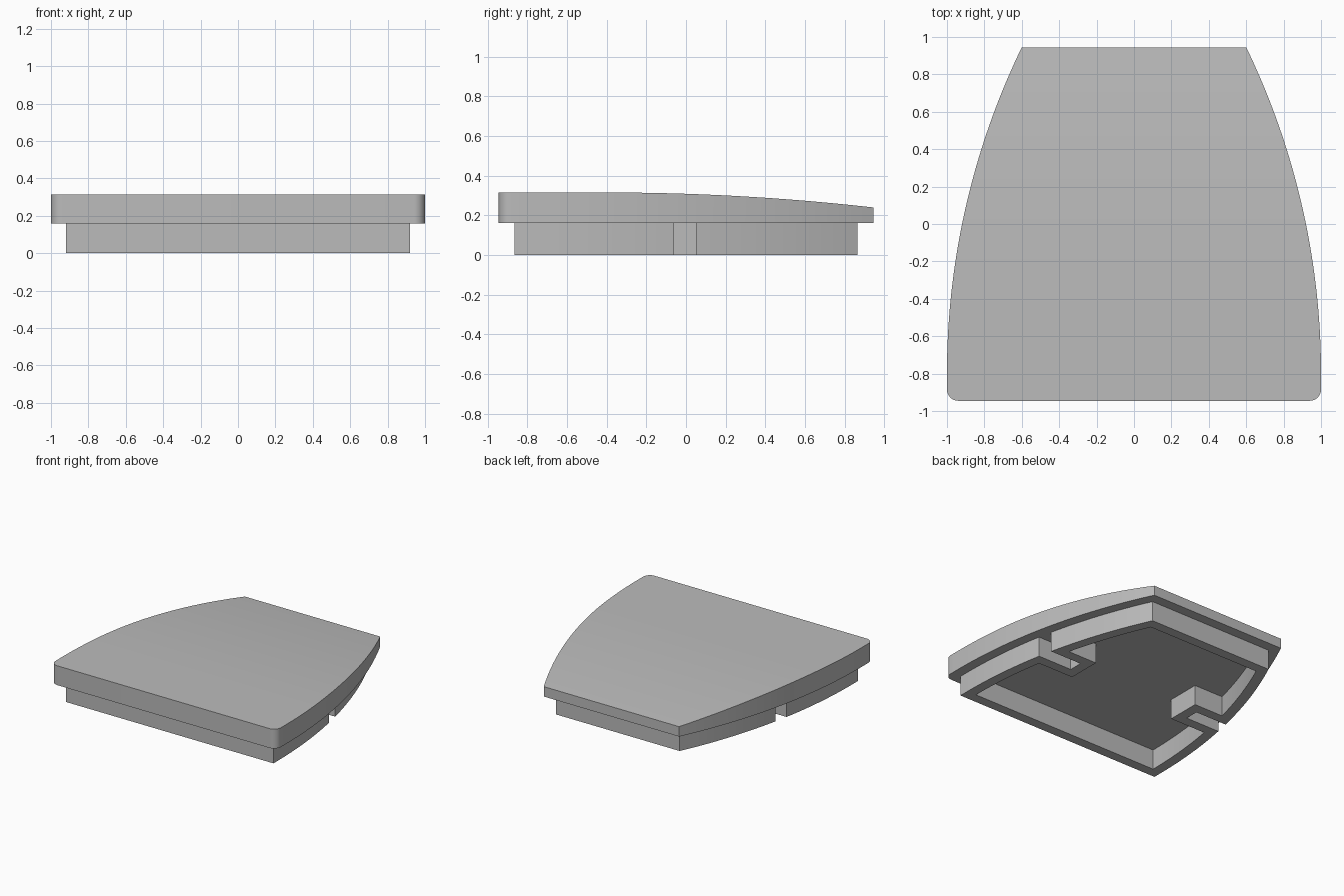
import bpy, bmesh, math

cube = bpy.data.objects.get("Cube")
if cube:
    bpy.data.objects.remove(cube, do_unlink=True)

grey = bpy.data.materials.new("plain grey")
grey.use_nodes = True
colour = (0.5, 0.5, 0.5, 1)
grey.diffuse_color = colour
grey.node_tree.nodes["Principled BSDF"].inputs["Base Color"].default_value = colour

# Shared measurements
BACK, FRONT = 0.945, -0.945
ARC_START, ARC_RADIUS = -0.8, 4.006   # side curve, tangent to the straight front part
CORNER = 0.06                         # rounded front corners
SEAM, TOP = 0.16, 0.315
CROWN_START, CROWN_RADIUS = -0.4, 12.0
WALL = 0.08


def side_x(y, inset=0.0):
    """Half width of the side curve, moved inward by inset."""
    dy = max(y - ARC_START, 0)
    return 1 - ARC_RADIUS + math.sqrt((ARC_RADIUS - inset) ** 2 - dy * dy)


def crown_z(y):
    dy = max(y - CROWN_START, 0)
    return TOP - CROWN_RADIUS + math.sqrt(CROWN_RADIUS ** 2 - dy * dy)


def spread(a, b, n):
    return [a + (b - a) * i / n for i in range(n + 1)]


def finish(name, bm):
    bmesh.ops.recalc_face_normals(bm, faces=bm.faces)
    mesh = bpy.data.meshes.new(name)
    bm.to_mesh(mesh)
    bm.free()
    mesh.materials.append(grey)
    obj = bpy.data.objects.new(name, mesh)
    bpy.context.collection.objects.link(obj)
    bpy.ops.object.select_all(action="DESELECT")
    obj.select_set(True)
    bpy.context.view_layer.objects.active = obj
    bpy.ops.object.shade_smooth_by_angle(angle=math.radians(30))


def build_top_plate():
    """Cross-sections from front to back, joined into a closed slab."""
    bm = bmesh.new()
    rows = []
    for a in spread(0, math.pi / 2, 8):
        y = FRONT + CORNER * (1 - math.cos(a))
        rows.append((y, side_x(y) - CORNER * (1 - math.sin(a))))
    rows += [(y, side_x(y)) for y in spread(FRONT + CORNER, BACK, 40)[1:]]
    rings = []
    for y, w in rows:
        section = [(-w, SEAM), (w, SEAM), (w, crown_z(y)), (-w, crown_z(y))]
        rings.append([bm.verts.new((x, y, z)) for x, z in section])
    for a, b in zip(rings, rings[1:]):
        for i in range(4):
            j = (i + 1) % 4
            bm.faces.new((a[i], a[j], b[j], b[i]))
    bm.faces.new(rings[0])
    bm.faces.new(rings[-1])
    finish("top_plate", bm)


def skirt_loop(inset, slot_front, slot_back, slot_x):
    """Closed outline of the skirt, stepping inward at the side slots."""
    half = [(side_x(y, inset), y) for y in spread(FRONT + inset, slot_front, 14)]
    half += [(slot_x, slot_front), (slot_x, slot_back)]
    half += [(side_x(y, inset), y) for y in spread(slot_back, BACK - inset, 16)]
    return half + [(-x, y) for x, y in reversed(half)]


def build_skirt():
    """Wall under the plate, folded inward around one slot on each side."""
    bm = bmesh.new()
    outer = skirt_loop(WALL, -0.06, 0.05, 0.55)
    inner = skirt_loop(2 * WALL, -0.14, 0.13, 0.47)
    loops = [[bm.verts.new((x, y, z)) for x, y in pts]
             for pts, z in ((outer, 0), (outer, SEAM + 0.004),
                            (inner, SEAM + 0.004), (inner, 0))]
    n = len(outer)
    for a, b in zip(loops, loops[1:] + loops[:1]):
        for i in range(n):
            j = (i + 1) % n
            bm.faces.new((a[i], a[j], b[j], b[i]))
    finish("skirt_wall", bm)


build_top_plate()
build_skirt()
